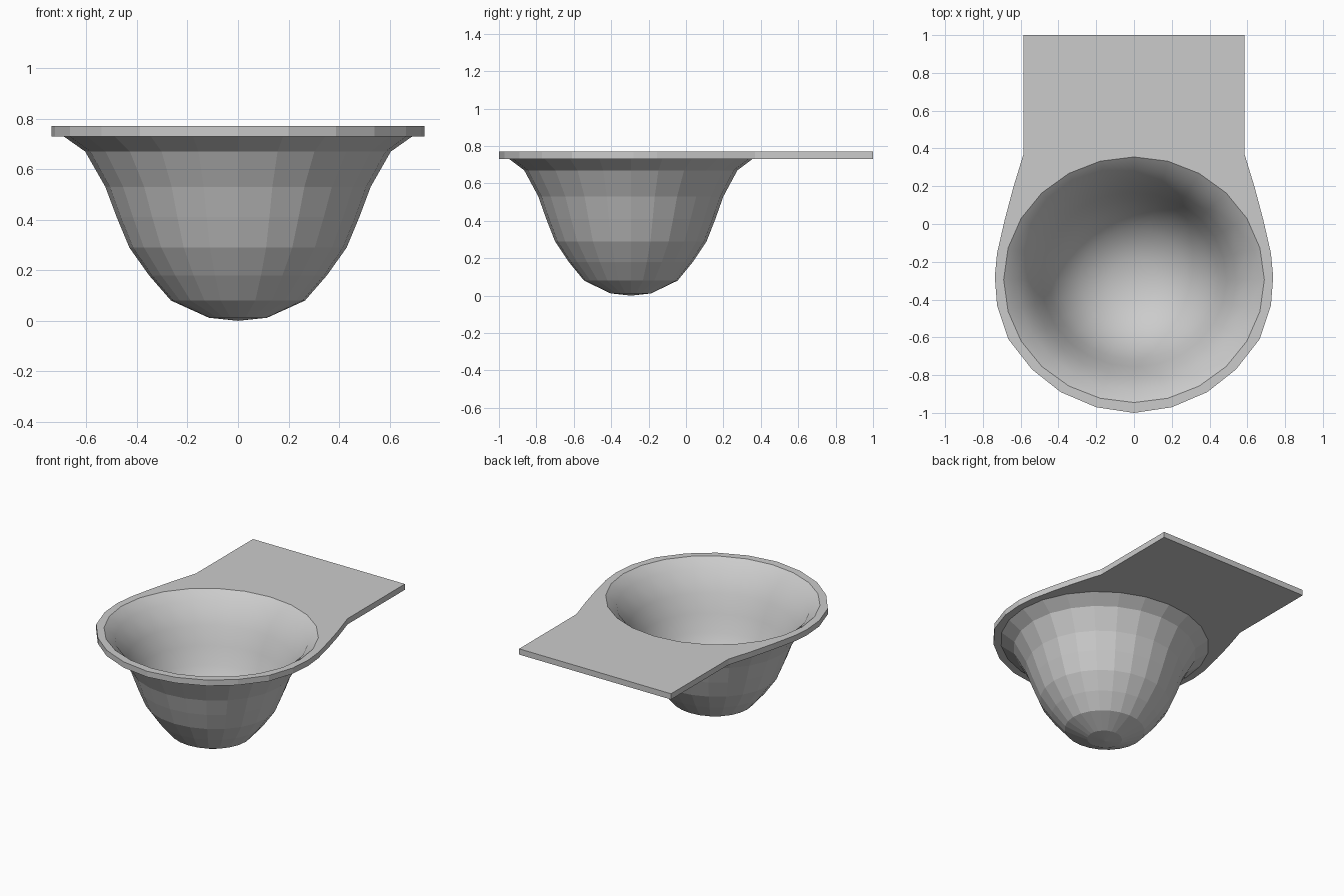
import bpy, bmesh
from math import sin, cos, pi

if "Cube" in bpy.data.objects:
    bpy.data.objects.remove(bpy.data.objects["Cube"])

SEGS = 24
CENTRE_Y, OVAL = -0.295, 0.942
TOP, UNDER = 0.77, 0.73

# half outline of the plate, back to front
half = [(0.585, 1.0), (0.585, 0.37), (0.64, 0.19), (0.685, 0.02), (0.725, -0.155),
        (0.737, -0.28), (0.725, -0.43), (0.665, -0.61), (0.54, -0.77),
        (0.388, -0.89), (0.2, -0.97), (0, -1.0)]
outline = half + [(-x, y) for x, y in reversed(half[:-1])]

# bowl profiles (radius, z), rim to bottom
outer = [(0.69, UNDER), (0.605, 0.67), (0.525, 0.53), (0.48, 0.41), (0.43, 0.29),
         (0.352, 0.18), (0.265, 0.08), (0.115, 0.012), (0, 0.0)]
inner = [(0.69, TOP), (0.62, 0.715), (0.54, 0.58), (0.49, 0.46), (0.447, 0.345),
         (0.392, 0.25), (0.285, 0.125), (0.12, 0.055), (0, 0.05)]

bm = bmesh.new()


def lathe(profile, smooth):
    """Revolve a profile into an oval bowl and return its rim vertices."""
    rings = []
    for r, z in profile[:-1]:
        rings.append([bm.verts.new((r * sin(2 * pi * i / SEGS),
                                    CENTRE_Y + OVAL * r * cos(2 * pi * i / SEGS), z))
                      for i in range(SEGS)])
    tip = bm.verts.new((0, CENTRE_Y, profile[-1][1]))
    for i in range(SEGS):
        j = (i + 1) % SEGS
        for a, b in zip(rings, rings[1:]):
            bm.faces.new((a[i], a[j], b[j], b[i])).smooth = smooth
        bm.faces.new((rings[-1][i], rings[-1][j], tip)).smooth = smooth
    return rings[0]


def loop_edges(verts):
    out = []
    for a, b in zip(verts, verts[1:] + verts[:1]):
        out.append(bm.edges.get((a, b)) or bm.edges.new((a, b)))
    return out


def plate_face(rim, z):
    """Fill the flat sheet between the plate outline and a bowl rim."""
    verts = [bm.verts.new((x, y, z)) for x, y in outline]
    bmesh.ops.triangle_fill(bm, edges=loop_edges(verts) + loop_edges(rim),
                            use_beauty=True, normal=(0, 0, 1))
    return verts


# bowl and plate surfaces
upper = plate_face(lathe(inner, True), TOP)
lower = plate_face(lathe(outer, False), UNDER)

# plate edge
n = len(outline)
for i in range(n):
    j = (i + 1) % n
    bm.faces.new((upper[i], upper[j], lower[j], lower[i]))

bmesh.ops.recalc_face_normals(bm, faces=bm.faces[:])
# keep the rim crisp against the flat plate
for e in bm.edges:
    if len(e.link_faces) == 2 and e.link_faces[0].smooth != e.link_faces[1].smooth:
        e.smooth = False

mesh = bpy.data.meshes.new("basin")
bm.to_mesh(mesh)
bm.free()
basin = bpy.data.objects.new("basin", mesh)
bpy.context.collection.objects.link(basin)
